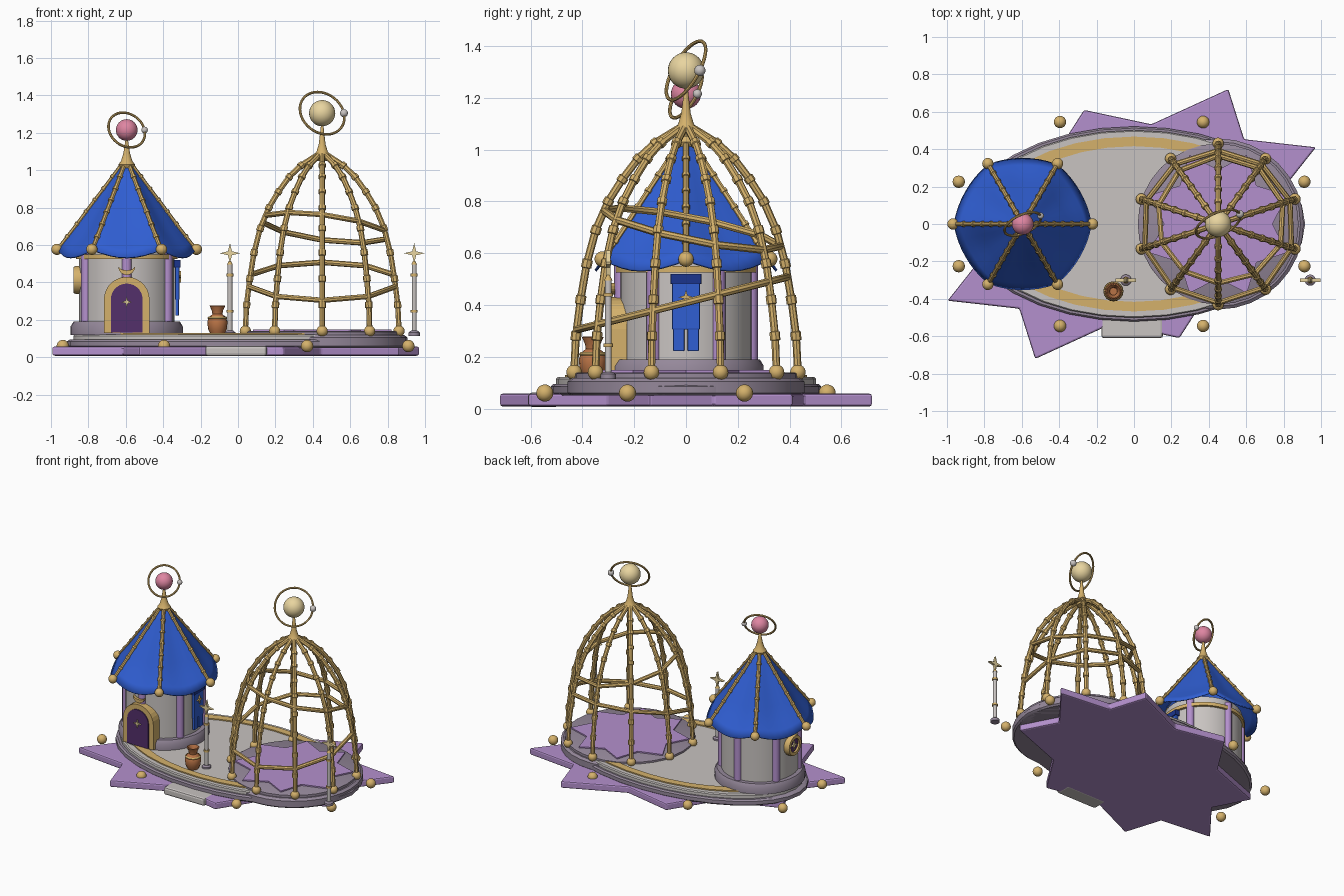
import bpy, bmesh
from math import sin, cos, pi, radians
from mathutils import Matrix, Vector, Euler

if "Cube" in bpy.data.objects:
    bpy.data.objects.remove(bpy.data.objects["Cube"])

HX, CX = -0.595, 0.45          # house and cage centres


def mat(name, r, g, b):
    m = bpy.data.materials.new(name)
    m.diffuse_color = [c ** 2.2 for c in (r, g, b)] + [1]
    m.use_nodes = True
    m.node_tree.nodes["Principled BSDF"].inputs["Base Color"].default_value = m.diffuse_color
    return m


GOLD = mat("gold", .83, .69, .42)
PURPLE = mat("lilac", .70, .56, .80)
MAUVE = mat("mauve_stone", .58, .53, .60)
STONE = mat("pale_stone", .78, .76, .75)
BLUE = mat("blue_cloth", .20, .37, .82)
NAVY = mat("navy", .13, .22, .55)
PLUM = mat("plum", .33, .20, .42)
PINK = mat("pink", .87, .52, .63)
CREAM = mat("cream", .91, .83, .62)
CLAY = mat("clay", .72, .45, .28)


def finish(name, me, m, smooth=True):
    ob = bpy.data.objects.new(name, me)
    bpy.context.collection.objects.link(ob)
    if m:
        me.materials.append(m)
    if smooth:
        bpy.ops.object.select_all(action='DESELECT')
        ob.select_set(True)
        bpy.context.view_layer.objects.active = ob
        bpy.ops.object.shade_smooth_by_angle(angle=radians(35))
    return ob


def from_bmesh(name, bm, m, smooth=True):
    bmesh.ops.recalc_face_normals(bm, faces=bm.faces)
    me = bpy.data.meshes.new(name)
    bm.to_mesh(me)
    bm.free()
    return finish(name, me, m, smooth)


def lathe(name, prof, loc, m, n=32, sy=1, rot=(0, 0, 0), closed=False):
    """Revolve (r, z) points; ends are capped unless the profile is closed."""
    bm = bmesh.new()
    rings = [[bm.verts.new((r * cos(2 * pi * i / n), sy * r * sin(2 * pi * i / n), z))
              for i in range(n)] for r, z in prof]
    pairs = list(zip(rings, rings[1:])) + ([(rings[-1], rings[0])] if closed else [])
    for a, b in pairs:
        for i in range(n):
            j = (i + 1) % n
            bm.faces.new((a[i], a[j], b[j], b[i]))
    if not closed:
        bm.faces.new(rings[0])
        bm.faces.new(rings[-1])
    ob = from_bmesh(name, bm, m)
    ob.location, ob.rotation_euler = loc, rot
    return ob


def ball(name, loc, r, m, seg=20):
    bm = bmesh.new()
    bmesh.ops.create_uvsphere(bm, u_segments=seg, v_segments=seg // 2 + 2, radius=r)
    ob = from_bmesh(name, bm, m)
    ob.location = loc
    return ob


def plate(name, pts, depth, loc, m, rot=(0, 0, 0), bevel=0):
    """Extruded flat outline, centred on its thickness."""
    bm = bmesh.new()
    f = bm.faces.new([bm.verts.new((x, y, -depth / 2)) for x, y in pts])
    ext = bmesh.ops.extrude_face_region(bm, geom=[f])['geom']
    bmesh.ops.translate(bm, vec=(0, 0, depth), verts=[v for v in ext if isinstance(v, bmesh.types.BMVert)])
    ob = from_bmesh(name, bm, m, False)
    ob.location, ob.rotation_euler = loc, rot
    if bevel:
        b = ob.modifiers.new("bevel", 'BEVEL')
        b.width, b.segments = bevel, 2
    return ob


def tube(name, pts, r, m, cyclic=False):
    """Round tube through (point, radius factor) pairs."""
    cu = bpy.data.curves.new(name, 'CURVE')
    cu.dimensions, cu.bevel_depth, cu.bevel_resolution, cu.use_fill_caps = '3D', r, 2, True
    s = cu.splines.new('POLY')
    s.points.add(len(pts) - 1)
    for p, (co, f) in zip(s.points, pts):
        p.co, p.radius = (*co, 1), f
    s.use_cyclic_u = cyclic
    tmp = bpy.data.objects.new("tmp", cu)
    bpy.context.collection.objects.link(tmp)
    me = bpy.data.meshes.new_from_object(tmp.evaluated_get(bpy.context.evaluated_depsgraph_get()))
    bpy.data.objects.remove(tmp)
    return finish(name, me, m)


def along(prof, t):
    t = min(max(t, 0), 1) * (len(prof) - 1)
    i = min(int(t), len(prof) - 2)
    return Vector(prof[i]).lerp(Vector(prof[i + 1]), t - i)


def jointed_rib(name, prof, cx, ang, r, joints):
    """Cane-like rib with raised collars."""
    ts = [(i / 24, 1) for i in range(25)]
    for k in range(1, joints):
        t = k / joints
        ts = [q for q in ts if abs(q[0] - t) > .016]
        ts += [(t - .014, 1), (t - .012, 1.35), (t + .012, 1.35), (t + .014, 1)]
    pts = []
    for t, f in sorted(ts):
        q = along(prof, t)
        pts.append(((cx + q[0] * cos(ang), q[0] * sin(ang), q[1]), f))
    return tube(name, pts, r, m=GOLD)


def star(n, ro, ri, ph=0):
    return [((ro if k % 2 == 0 else ri) * cos(ph + pi * k / n),
             (ro if k % 2 == 0 else ri) * sin(ph + pi * k / n)) for k in range(2 * n)]


FRONT, SIDE = (pi / 2, 0, 0), (pi / 2, 0, pi / 2)

# ground star, skewed eight points
T1, T3 = Vector((.985, .41)), Vector((-.255, .61))
plate("ground_star", [tuple(T1 * x + T3 * y - Vector((.012, 0))) for x, y in star(8, 1, .74)],
      .05, (0, 0, .033), PURPLE, bevel=.01)

# oval platform, trim and step
lathe("platform_lower", [(.90, .05), (.915, .06), (.915, .085), (.90, .095)], (0, 0, 0), MAUVE, 32, .57)
lathe("platform_upper", [(.88, .09), (.88, .115), (.87, .122)], (0, 0, 0), STONE, 32, .57)
lathe("platform_gold_trim", [(.82, .115), (.82, .13), (.73, .13), (.73, .115)], (0, 0, 0), GOLD, 32, .57, closed=True)
plate("front_step", [(-.165, -.06), (.165, -.06), (.165, .06), (-.165, .06)], .055, (-.01, -.55, .034), STONE, bevel=.014)
for k in range(8):
    a = radians(22.5 + 45 * k)
    ball(f"edge_ball_{k}", (-.013 + 1.0 * cos(a), .59 * sin(a), .06), .033, GOLD)

# house walls
lathe("house_base", [(.30, .12), (.30, .165), (.285, .19), (.26, .19)], (HX, 0, 0), MAUVE, 32)
lathe("house_wall", [(.255, .18), (.255, .60)], (HX, 0, 0), STONE, 32)
lathe("wall_top_ring", [(.25, .525), (.272, .525), (.272, .55), (.25, .55)], (HX, 0, 0), GOLD, 32, closed=True)
for k in range(6):
    a = radians(30 + 60 * k)
    lathe(f"wall_column_{k}", [(.027, .18), (.027, .58)], (HX + .25 * cos(a), .25 * sin(a), 0), PURPLE, 12)

# tent roof with sagging panels
ROOF = [(.025, 1.03), (.11, .915), (.19, .81), (.275, .695), (.368, .575)]
SAG = [.95, .87, .87, .89, .96]
bm = bmesh.new()
rows = []
for i in range(13):
    q, f = along(ROOF, i / 12), along([(s, 0) for s in SAG], i / 12)[0]
    row = []
    for j in range(48):
        a = 2 * pi * j / 48
        s = abs(sin(3 * a))
        row.append(bm.verts.new((q[0] * (1 - s * (1 - f)) * cos(a), q[0] * (1 - s * (1 - f)) * sin(a),
                                 q[1] - .04 * s * (i / 12) ** 2)))
    rows.append(row)
for a, b in zip(rows, rows[1:]):
    for j in range(48):
        bm.faces.new((a[j], b[j], b[(j + 1) % 48], a[(j + 1) % 48]))
roof = from_bmesh("roof_cloth", bm, BLUE)
roof.location.x = HX
sol = roof.modifiers.new("thickness", 'SOLIDIFY')
sol.thickness = .01
for k in range(6):
    a = pi * k / 3
    jointed_rib(f"roof_rib_{k}", ROOF, HX, a, .012, 7)
    ball(f"eave_ball_{k}", (HX + .373 * cos(a), .373 * sin(a), .577), .03, GOLD)

# arched door with star and crescent
def arch(w, h):
    return [(-w, 0), (w, 0)] + [(w * cos(pi * i / 14), h - w + w * sin(pi * i / 14)) for i in range(15)]

plate("door_frame", arch(.122, .30), .07, (HX, -.262, .13), GOLD, FRONT)
plate("door_panel", arch(.085, .262), .08, (HX, -.264, .132), PLUM, FRONT)
plate("door_star", star(4, .03, .009), .012, (HX, -.307, .295), CREAM, FRONT)
plate("door_crescent", [(.045 * cos(pi + pi * i / 12), .045 * sin(pi + pi * i / 12)) for i in range(13)] +
      [(.042 * cos(-pi * i / 12), .02 * sin(-pi * i / 12)) for i in range(1, 12)],
      .02, (HX, -.285, .485), GOLD, FRONT)

# round window on the left
LEFT = (0, -pi / 2, 0)
lathe("window_frame", [(.048, -.015), (.048, .025), (.07, .025), (.075, .01), (.075, -.015)],
      (HX - .26, 0, .413), GOLD, 24, rot=LEFT, closed=True)
lathe("window_pane", [(.05, -.01), (.05, .012)], (HX - .26, 0, .413), PLUM, 24, rot=LEFT)
plate("window_star", star(4, .035, .011), .01, (HX - .275, 0, .413), CREAM, SIDE)

# hanging banner on the right
for nm, y0, y1, z0, z1, d, m in (("banner_bar", -.06, .06, .48, .52, .035, NAVY), ("banner_cloth", -.054, .054, .305, .485, .022, BLUE),
                                 ("banner_tail_a", -.05, -.006, .222, .31, .018, BLUE),
                                 ("banner_tail_b", .006, .05, .222, .31, .018, BLUE)):
    plate(nm, [(y0, z0), (y1, z0), (y1, z1), (y0, z1)], d, (HX + .27, 0, 0), m, SIDE, .004)
plate("banner_star", star(4, .03, .009), .01, (HX + .285, 0, .43), GOLD, SIDE)

# cage floor
lathe("cage_base", [(.445, .05), (.457, .06), (.457, .105), (.44, .118), (.43, .118), (.43, .135), (.42, .14)],
      (CX, 0, 0), MAUVE, 32)
plate("cage_floor_star", star(8, .40, .29, pi / 8), .016, (CX, 0, .141), PURPLE)

# cage ribs and tilted hoops
CAGE = [(.432, .14), (.425, .28), (.407, .42), (.383, .56), (.348, .69), (.30, .80), (.246, .885),
        (.185, .965), (.12, 1.025), (.03, 1.08)]
def cage_radius(z):
    for p, q in zip(CAGE, CAGE[1:]):
        if p[1] <= z <= q[1]:
            return p[0] + (q[0] - p[0]) * (z - p[1]) / (q[1] - p[1])

for k in range(10):
    a = pi / 2 + pi * k / 5
    jointed_rib(f"cage_rib_{k}", CAGE, CX, a, .015, 9)
    ball(f"cage_foot_{k}", (CX + .432 * cos(a), .432 * sin(a), .14), .03, GOLD)
for nm, zc, tx, ty in (("cage_hoop_low", .41, 0, .25), ("cage_hoop_high", .70, -.13, -.2)):
    pts = []
    for k in range(10):
        a, z = pi / 2 + pi * k / 5, zc
        for _ in range(12):
            r = cage_radius(z)
            z = zc + tx * r * cos(a) + ty * r * sin(a)
        pts.append(((CX + r * cos(a), r * sin(a), z), 1))
    tube(nm, pts, .015, GOLD, True)

# finials: spike, orb, orbit ring and tiny moon
U = Vector((.12, .055, 0)).normalized()
W = U.cross(Vector((-.025, .055, .115)).normalized())
V = W.cross(U)
for nm, x, z0, zo, r, ring, m in (("house", HX, 1.0, 1.215, .058, .105, PINK), ("cage", CX, 1.05, 1.305, .07, .128, CREAM)):
    lathe(nm + "_spike", [(.03, z0), (.045, z0 + .03), (.03, z0 + .05), (.018, z0 + .09), (.006, zo - r + .01)],
          (x, 0, 0), GOLD, 16)
    c = Vector((x, 0, zo))
    ball(nm + "_orb", c, r, m, 28)
    tube(nm + "_orbit", [(c + ring * (U * cos(pi * i / 20) + V * sin(pi * i / 20)), 1) for i in range(40)],
         .007, GOLD, True)
    ball(nm + "_moon", c + ring * U, ring * .17, STONE, 14)

# two star posts
for k, x in enumerate((-.043, .942)):
    y = -.3
    lathe(f"post_base_{k}", [(.03, .115), (.03, .133), (.018, .142)], (x, y, 0), MAUVE, 16)
    lathe(f"post_pole_{k}", [(.013, .13), (.013, .5)], (x, y, 0), STONE, 12)
    for i, z in enumerate((.245, .44)):
        lathe(f"post_ring_{k}_{i}", [(.019, z - .007), (.019, z + .007)], (x, y, 0), GOLD, 12)
    lathe(f"post_tip_{k}", [(.016, .495), (.006, .515)], (x, y, 0), GOLD, 12)
    plate(f"post_star_{k}", star(4, .055, .015), .018, (x, y, .556), CREAM, FRONT)

# clay vase
lathe("vase", [(.034, .118), (.05, .15), (.054, .19), (.045, .215), (.027, .23), (.03, .25), (.042, .275),
               (.036, .278), (.022, .25), (.02, .235)], (-.11, -.36, 0), CLAY, 16)
lathe("vase_band", [(.05, .205), (.053, .21), (.047, .218), (.043, .21)], (-.11, -.36, 0), GOLD, 16, closed=True)
